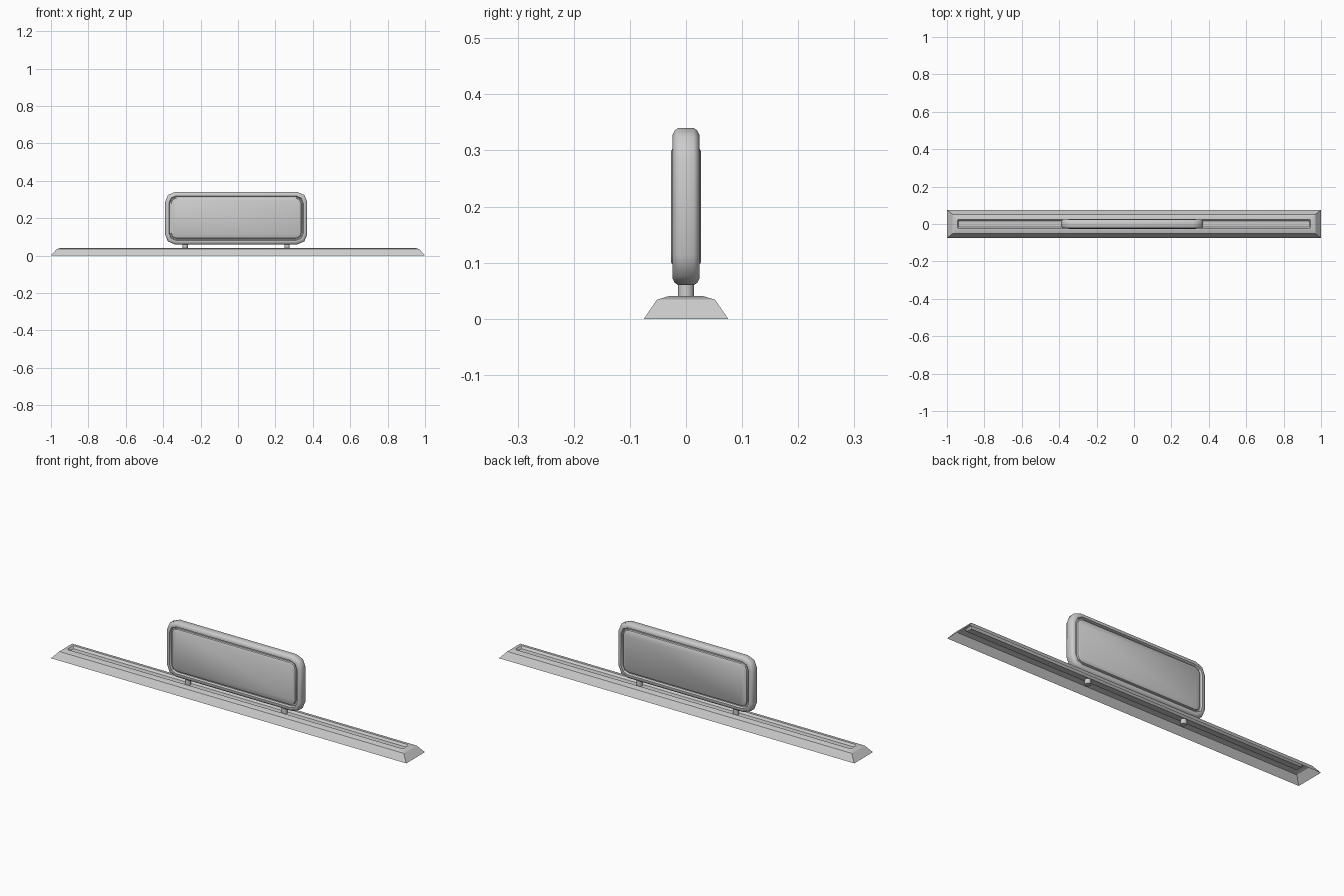
import bpy, bmesh, math
from mathutils import Vector

cube = bpy.data.objects.get("Cube")
if cube:
    bpy.data.objects.remove(cube, do_unlink=True)

GREY = (0.6, 0.6, 0.6, 1.0)
grey = bpy.data.materials.new("light grey")
grey.use_nodes = True
grey.diffuse_color = GREY
grey.node_tree.nodes["Principled BSDF"].inputs["Base Color"].default_value = GREY


def outline(hw, hh, r, segs=2):
    """Counter-clockwise rounded rectangle with faceted corners."""
    pts = []
    for k, (sx, sy) in enumerate([(1, 1), (-1, 1), (-1, -1), (1, -1)]):
        for i in range(segs + 1):
            a = math.radians(90 * k + 90 * i / segs)
            pts.append((sx * (hw - r) + r * math.cos(a),
                        sy * (hh - r) + r * math.sin(a)))
    return pts


def loft(name, rings, place, cap_start, cap_end, angle):
    """Skin (half width, half height, corner radius, depth) rings in order."""
    bm = bmesh.new()
    loops = [[bm.verts.new(place(u, v, w)) for u, v in outline(hw, hh, r)]
             for hw, hh, r, w in rings]
    n = len(loops[0])
    for a, b in zip(loops, loops[1:]):
        for i in range(n):
            j = (i + 1) % n
            bm.faces.new((a[i], a[j], b[j], b[i]))
    if cap_start:
        bm.faces.new(loops[0][::-1])
    if cap_end:
        bm.faces.new(loops[-1])
    bmesh.ops.remove_doubles(bm, verts=bm.verts, dist=1e-5)
    me = bpy.data.meshes.new(name)
    bm.to_mesh(me)
    bm.free()
    me.materials.append(grey)
    me.shade_smooth()
    me.set_sharp_from_angle(angle=math.radians(angle))
    ob = bpy.data.objects.new(name, me)
    bpy.context.collection.objects.link(ob)
    return ob


# Long base: open-bottomed shell with sloped sides and a shallow slot on top
base_rings = [
    (1.000, 0.075, 0.0, 0.000),
    (0.970, 0.052, 0.0, 0.034),
    (0.950, 0.029, 0.0, 0.041),
    (0.945, 0.025, 0.010, 0.041),
    (0.938, 0.016, 0.007, 0.031),
]
loft("base", base_rings, lambda u, v, w: Vector((u, v, w)), False, True, 25)

# Upright sign: bevelled frame, narrow groove and raised panel on both faces
CX, CZ, HW, HH = -0.01, 0.20, 0.38, 0.14
profile = [  # inset, corner radius, depth
    (0.000, 0.053, 0.014),
    (0.004, 0.050, 0.020),
    (0.012, 0.046, 0.024),
    (0.021, 0.038, 0.024),
    (0.025, 0.035, 0.014),
    (0.031, 0.030, 0.014),
    (0.033, 0.028, 0.022),
    (0.041, 0.022, 0.0265),
]
front = [(HW - i, HH - i, r, d) for i, r, d in profile]
back = [(a, b, r, -d) for a, b, r, d in reversed(front)]
loft("sign_board", back + front,
     lambda u, v, w: Vector((CX + u, -w, CZ + v)), True, True, 40)

# Two short posts that pass through the slot floor
for side, x in (("right", -0.282), ("left", 0.262)):
    bpy.ops.mesh.primitive_cylinder_add(vertices=12, radius=0.0145, depth=0.067,
                                        location=(x, 0, 0.0415))
    post = bpy.context.object
    post.name = side + "_post"
    post.data.materials.append(grey)
    bpy.ops.object.shade_smooth_by_angle(angle=math.radians(40))
